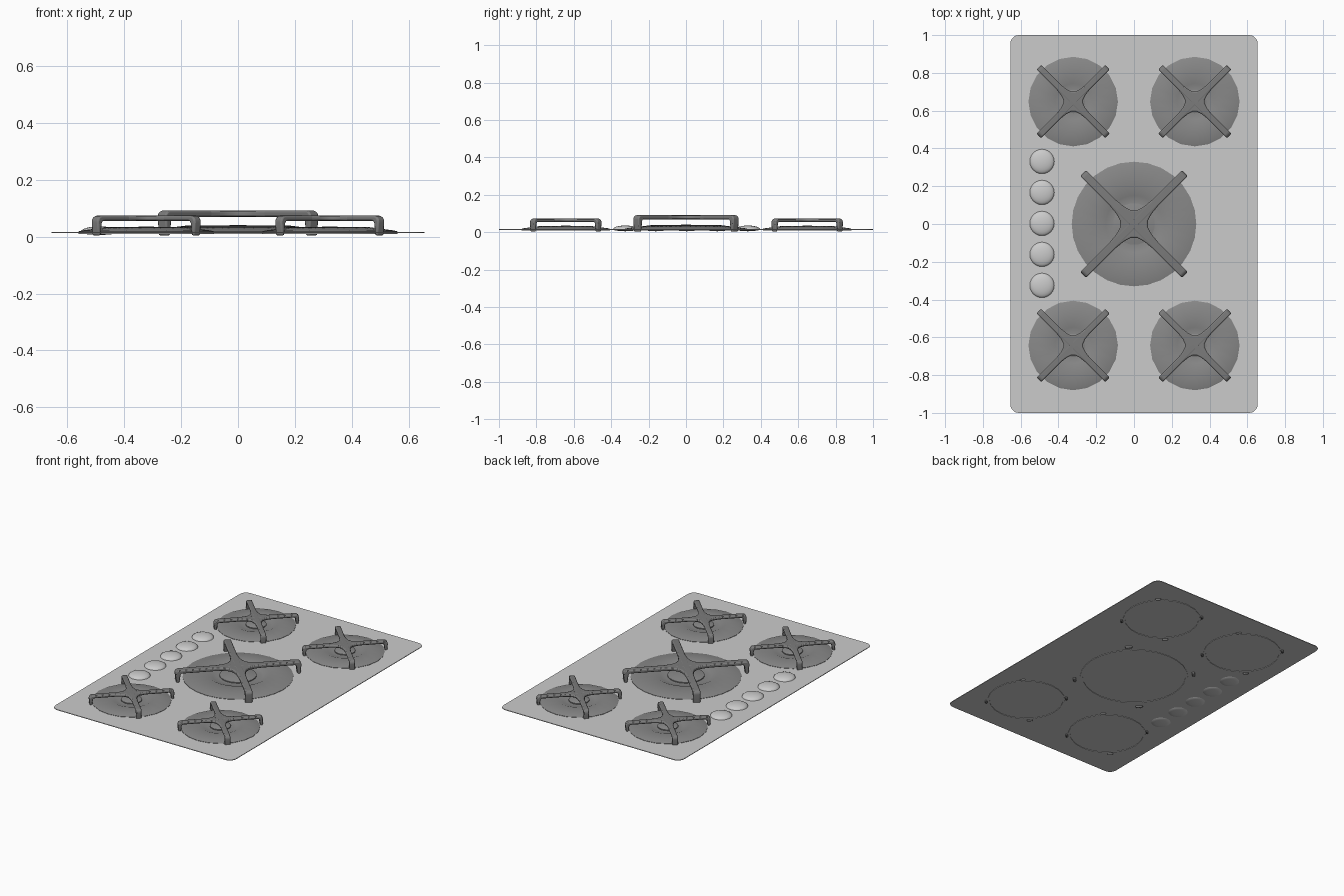
import bpy, bmesh, math
from mathutils import Matrix, Vector

if "Cube" in bpy.data.objects:
    bpy.data.objects.remove(bpy.data.objects["Cube"])


def material(name, v):
    m = bpy.data.materials.new(name)
    m.diffuse_color = (v, v, v, 1)
    m.use_nodes = True
    m.node_tree.nodes["Principled BSDF"].inputs["Base Color"].default_value = m.diffuse_color
    return m


STEEL = material("brushed_steel", 0.60)
IRON = material("cast_iron", 0.20)
BOWL = material("dark_enamel", 0.25)
TRIM = material("bright_trim", 0.95)
KNOB = material("knob_metal", 0.65)


def finish(bm, name, mat, angle=35):
    bmesh.ops.recalc_face_normals(bm, faces=bm.faces)
    me = bpy.data.meshes.new(name)
    bm.to_mesh(me)
    bm.free()
    me.materials.append(mat)
    ob = bpy.data.objects.new(name, me)
    bpy.context.collection.objects.link(ob)
    bpy.ops.object.select_all(action='DESELECT')
    ob.select_set(True)
    bpy.context.view_layer.objects.active = ob
    bpy.ops.object.shade_smooth_by_angle(angle=math.radians(angle))
    return ob


def lathe(name, profile, loc, segs, mat):
    bm = bmesh.new()
    vs = [bm.verts.new((r, 0, z)) for r, z in profile]
    es = [bm.edges.new(p) for p in zip(vs, vs[1:])]
    bmesh.ops.spin(bm, geom=vs + es, axis=(0, 0, 1), cent=(0, 0, 0),
                   angle=math.tau, steps=segs)
    bmesh.ops.remove_doubles(bm, verts=bm.verts, dist=1e-5)
    bmesh.ops.translate(bm, verts=bm.verts, vec=loc)
    return finish(bm, name, mat)


def prism(bm, pts, vec, matrix=Matrix()):
    f = bm.faces.new([bm.verts.new(matrix @ Vector(p)) for p in pts])
    ext = bmesh.ops.extrude_face_region(bm, geom=[f], use_keep_orig=True)
    moved = [v for v in ext['geom'] if isinstance(v, bmesh.types.BMVert)]
    bmesh.ops.translate(bm, verts=moved, vec=matrix.to_3x3() @ Vector(vec))


def arc(cx, cy, r, a0, a1, n=5):
    return [(cx + r * math.cos(math.radians(a0 + (a1 - a0) * i / n)),
             cy + r * math.sin(math.radians(a0 + (a1 - a0) * i / n)))
            for i in range(n + 1)]


# thin plate with rounded corners
bm = bmesh.new()
hx, hy, c = 0.655, 1.0, 0.045
outline = (arc(hx - c, hy - c, c, 0, 90) + arc(c - hx, hy - c, c, 90, 180)
           + arc(c - hx, c - hy, c, 180, 270) + arc(hx - c, c - hy, c, 270, 360))
prism(bm, [(x, y, 0.012) for x, y in outline], (0, 0, 0.004))
finish(bm, "hob_plate", STEEL)


def burner(name, x, y, R, lip, dip, cap, top, segs):
    # open bowl with raised lip, central cone cap and a trim ring under the plate
    lathe(name + "_bowl", [(R, 0.014), (R, 0.018), (R * 0.96, 0.021), (lip, top),
                           (dip, 0.021), (cap, 0.021), (0, 0.021)],
          (x, y, 0), segs, BOWL)
    lathe(name + "_cap", [(cap, 0.020), (cap, 0.027), (cap * 0.8, 0.031),
                          (cap * 0.25, top + 0.002), (0, top + 0.002)],
          (x, y, 0), segs, BOWL)
    lathe(name + "_ring", [(R * 0.955, 0.014), (R * 0.955, 0.009), (R, 0.009),
                           (R, 0.014), (R * 0.955, 0.014)], (x, y, 0), segs, TRIM)


def grate(name, x, y, r, w, z1, th, leg):
    # two crossed bridge bars with rounded shoulders, plus centre web
    bm = bmesh.new()
    z0 = z1 - th
    half = (arc(r - 0.022, z1 - 0.022, 0.022, 0, 90)
            + arc(-r + 0.022, z1 - 0.022, 0.022, 90, 180))
    inner = (arc(-r + leg + 0.012, z0 - 0.012, 0.012, 180, 90)
             + arc(r - leg - 0.012, z0 - 0.012, 0.012, 90, 0))
    pts = ([(r - 0.2 * leg, 0.003)] + half
           + [(-r + 0.2 * leg, 0.003), (-r + 0.75 * leg, 0.003)]
           + inner + [(r - 0.75 * leg, 0.003)])
    for a in (45, 135):
        m = Matrix.Translation((x, y, 0)) @ Matrix.Rotation(math.radians(a), 4, 'Z')
        prism(bm, [(u, -w, z) for u, z in pts], (0, 2 * w, 0), m)
    k = r * 0.42
    web = []
    for q in range(4):
        a = math.radians(45 + 90 * q)
        d, n = Vector((math.cos(a), math.sin(a))), Vector((-math.sin(a), math.cos(a)))
        web += [d * k * s + n * w * t for s, t in
                ((0.4, -1.8), (0.65, -1.25), (1, -1), (1, 1), (0.65, 1.25), (0.4, 1.8))]
    prism(bm, [(x + p.x, y + p.y, z0 + 0.0005) for p in web], (0, 0, th - 0.001))
    ob = finish(bm, name, IRON)
    bev = ob.modifiers.new("soft_edges", 'BEVEL')
    bev.width = 0.006
    bev.segments = 2
    bev.limit_method = 'ANGLE'
    bev.angle_limit = math.radians(50)


# four corner burners
for side, sx in (("left", -1), ("right", 1)):
    for end, y in (("front", -0.643), ("back", 0.648)):
        x = sx * 0.322
        burner(f"{side}_{end}_burner", x, y, 0.237, 0.13, 0.095, 0.062, 0.034, 20)
        grate(f"{side}_{end}_grate", x, y, 0.257, 0.017, 0.073, 0.018, 0.022)

# large centre burner
burner("centre_burner", 0, 0, 0.33, 0.185, 0.15, 0.11, 0.038, 28)
grate("centre_grate", 0, 0, 0.38, 0.022, 0.091, 0.022, 0.03)

# five domed knobs
for i in range(5):
    prof = [(0.065 * math.cos(t * math.pi / 12), 0.016 + 0.02 * math.sin(t * math.pi / 12))
            for t in range(6, -1, -1)] + [(0.056, 0.010), (0.035, 0.007), (0, 0.005)]
    prof[0] = (0, prof[0][1])
    lathe(f"knob_{i + 1}", prof, (-0.487, (i - 2) * 0.164 + 0.003, 0), 24, KNOB)
